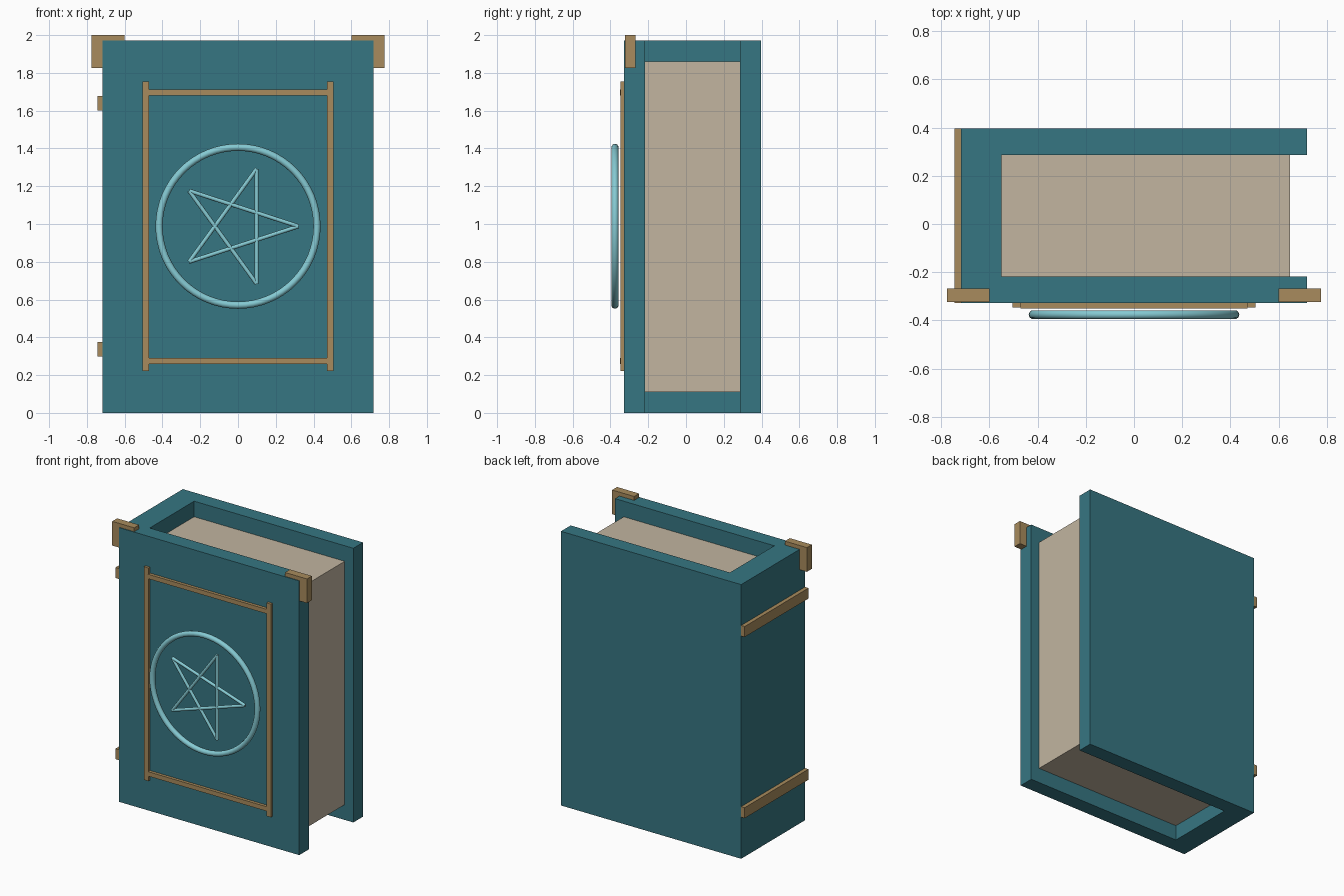
import bpy
import bmesh
from math import cos, sin, tau
from mathutils import Vector

if "Cube" in bpy.data.objects:
    bpy.data.objects.remove(bpy.data.objects["Cube"], do_unlink=True)


def material(name, rgb):
    mat = bpy.data.materials.new(name)
    mat.use_nodes = True
    mat.diffuse_color = (*rgb, 1)
    mat.node_tree.nodes["Principled BSDF"].inputs["Base Color"].default_value = (*rgb, 1)
    return mat


teal = material("teal_cover", (0.037, 0.181, 0.223))
paper = material("aged_paper", (0.539, 0.462, 0.352))
brass = material("dull_brass", (0.392, 0.258, 0.109))
aqua = material("pale_aqua", (0.235, 0.590, 0.650))


def finish(bm, name, mat, smooth=False):
    bmesh.ops.recalc_face_normals(bm, faces=bm.faces)
    mesh = bpy.data.meshes.new(name)
    for face in bm.faces:
        face.smooth = smooth and len(face.verts) == 4
    bm.to_mesh(mesh)
    bm.free()
    mesh.materials.append(mat)
    obj = bpy.data.objects.new(name, mesh)
    bpy.context.collection.objects.link(obj)
    return obj


def box(name, mat, x, y, z):
    bm = bmesh.new()
    bmesh.ops.create_cube(bm, size=1)
    for v in bm.verts:
        v.co = [(lo + hi) / 2 + c * (hi - lo) for c, (lo, hi) in zip(v.co, (x, y, z))]
    return finish(bm, name, mat)


HALF, HEIGHT = 0.717, 1.972
FRONT, BACK = -0.328, 0.397
PAGE_FRONT, PAGE_BACK = -0.218, 0.287
SPINE_IN = -0.55

# Cover: a C-shaped outline raised to full height
bm = bmesh.new()
outline = [(HALF, FRONT), (HALF, PAGE_FRONT), (SPINE_IN, PAGE_FRONT), (SPINE_IN, PAGE_BACK),
           (HALF, PAGE_BACK), (HALF, BACK), (-HALF, BACK), (-HALF, FRONT)]
base = bm.faces.new([bm.verts.new((x, y, 0)) for x, y in outline])
top = bmesh.ops.extrude_face_region(bm, geom=[base])["geom"]
bmesh.ops.translate(bm, vec=(0, 0, HEIGHT),
                    verts=[g for g in top if isinstance(g, bmesh.types.BMVert)])
finish(bm, "cover", teal)

# Page block
box("pages", paper, (SPINE_IN, 0.648), (PAGE_FRONT, PAGE_BACK), (0.11, 1.86))

# Corner caps and upright frame bars, mirrored left and right
for name, s in (("left", 1), ("right", -1)):
    box(name + "_corner_cap", brass, sorted((s * 0.6, s * 0.775)), (-0.323, -0.267), (1.826, 2))
    box(name + "_frame_bar", brass, sorted((s * 0.47, s * 0.505)), (-0.347, FRONT), (0.222, 1.755))

# Frame cross bars and spine bands
for name, z, band in (("lower", 0.275, 0.337), ("upper", 1.695, 1.64)):
    box(name + "_frame_bar", brass, (-0.47, 0.47), (-0.35, FRONT), (z - 0.016, z + 0.016))
    box(name + "_spine_band", brass, (-0.745, -HALF), (FRONT, BACK), (band - 0.038, band + 0.038))

# Emblem ring
CENTRE = Vector((0, -0.376, 0.988))
bpy.ops.mesh.primitive_torus_add(major_radius=0.418, minor_radius=0.019, major_segments=64,
                                 minor_segments=10, location=CENTRE, rotation=(tau / 4, 0, 0))
ring = bpy.context.object
ring.name = "emblem_ring"
ring.data.materials.append(aqua)
bpy.ops.object.shade_smooth()

# Emblem star: five rods joining every second tip
tips = [CENTRE + 0.32 * Vector((cos(i * tau / 5), 0, sin(i * tau / 5))) for i in range(5)]
bm = bmesh.new()
for i, start in enumerate(tips):
    rod = tips[(i + 2) % 5] - start
    made = bmesh.ops.create_cone(bm, cap_ends=True, segments=10, radius1=0.011, radius2=0.011,
                                 depth=rod.length)["verts"]
    turn = rod.to_track_quat("Z", "Y").to_matrix()
    for v in made:
        v.co = turn @ v.co + start + rod / 2
finish(bm, "emblem_star", aqua, smooth=True)
